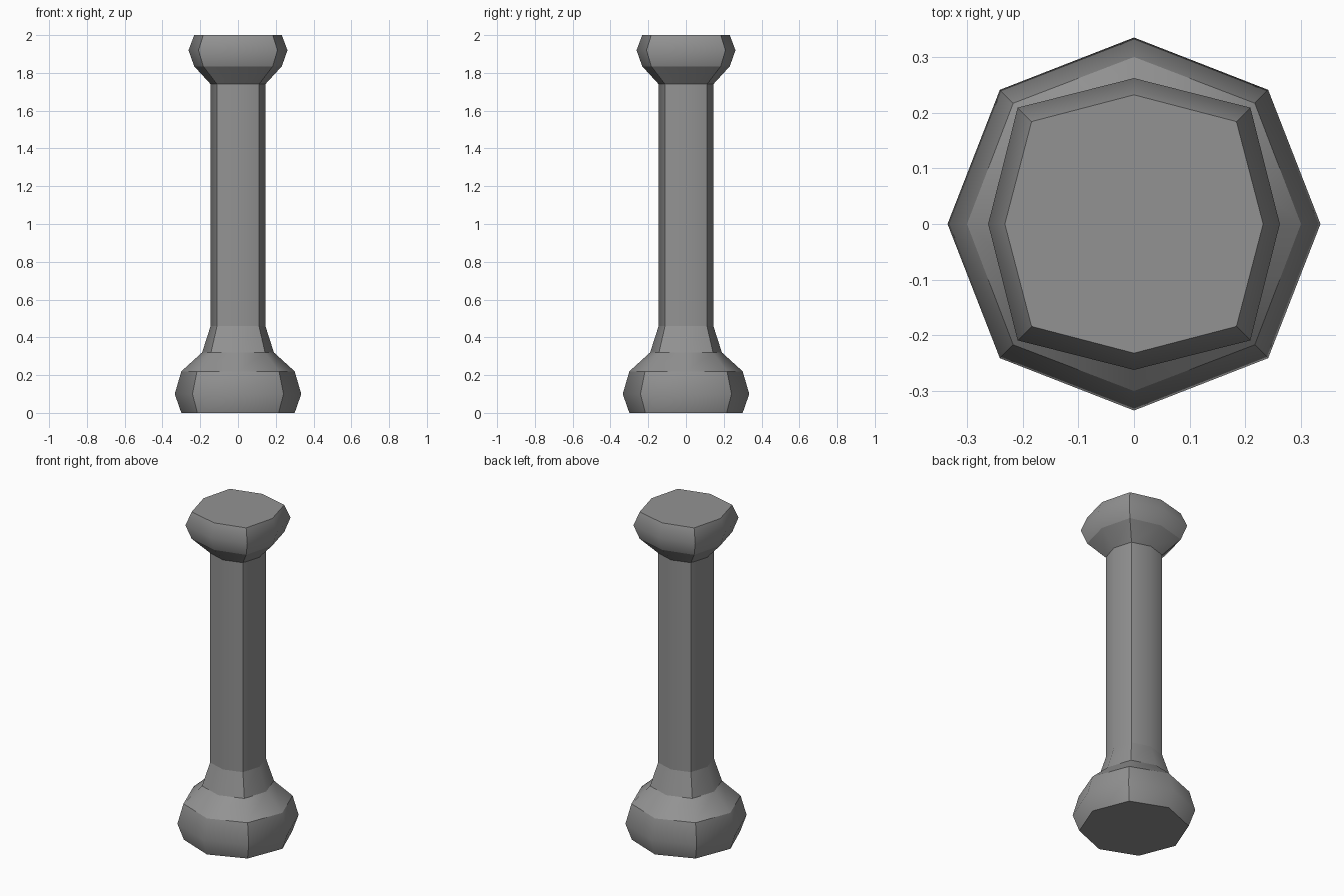
import bpy, bmesh, math

if "Cube" in bpy.data.objects:
    bpy.data.objects.remove(bpy.data.objects["Cube"])

# Column profile: height, reach along the axes, reach (x and y) of the diagonal corners
RINGS = [
    (0.00, 0.300, 0.215),   # base
    (0.10, 0.335, 0.241),
    (0.22, 0.300, 0.217),
    (0.32, 0.190, 0.143),   # flared foot of the shaft
    (0.46, 0.145, 0.111),   # shaft
    (1.74, 0.145, 0.111),
    (1.835, 0.232, 0.184),  # capital
    (1.92, 0.262, 0.209),
    (2.00, 0.232, 0.184),
]
SOFT_RINGS = {1, 7}    # bulges of base and capital
SOFT_TIERS = {2}       # sloping shoulder above the base


def octagon(bm, z, axis, diag):
    """Ring of eight corners, alternating axis and diagonal positions."""
    verts = []
    for i in range(8):
        a = i * math.pi / 4
        r = axis if i % 2 == 0 else diag * math.sqrt(2)
        verts.append(bm.verts.new((r * math.cos(a), r * math.sin(a), z)))
    return verts


# Loft the rings into one closed column
bm = bmesh.new()
rings = [octagon(bm, *r) for r in RINGS]
for low, high in zip(rings, rings[1:]):
    for i in range(8):
        j = (i + 1) % 8
        bm.faces.new((low[i], low[j], high[j], high[i]))
bm.faces.new(rings[0][::-1])
bm.faces.new(rings[-1])
bmesh.ops.recalc_face_normals(bm, faces=bm.faces)

# Smooth shading, with crisp diagonal corners and crisp joints between tiers
for face in bm.faces:
    face.smooth = True
for k, ring in enumerate(rings):
    for i in range(8):
        if k not in SOFT_RINGS:
            bm.edges.get((ring[i], ring[(i + 1) % 8])).smooth = False
        if i % 2 and k < len(rings) - 1 and k not in SOFT_TIERS:
            bm.edges.get((ring[i], rings[k + 1][i])).smooth = False

mesh = bpy.data.meshes.new("column")
bm.to_mesh(mesh)
bm.free()
column = bpy.data.objects.new("column", mesh)
bpy.context.collection.objects.link(column)

# Dark grey stone
stone = bpy.data.materials.new("dark_stone")
stone.diffuse_color = (0.29, 0.29, 0.29, 1)
stone.use_nodes = True
stone.node_tree.nodes["Principled BSDF"].inputs["Base Color"].default_value = stone.diffuse_color
mesh.materials.append(stone)
